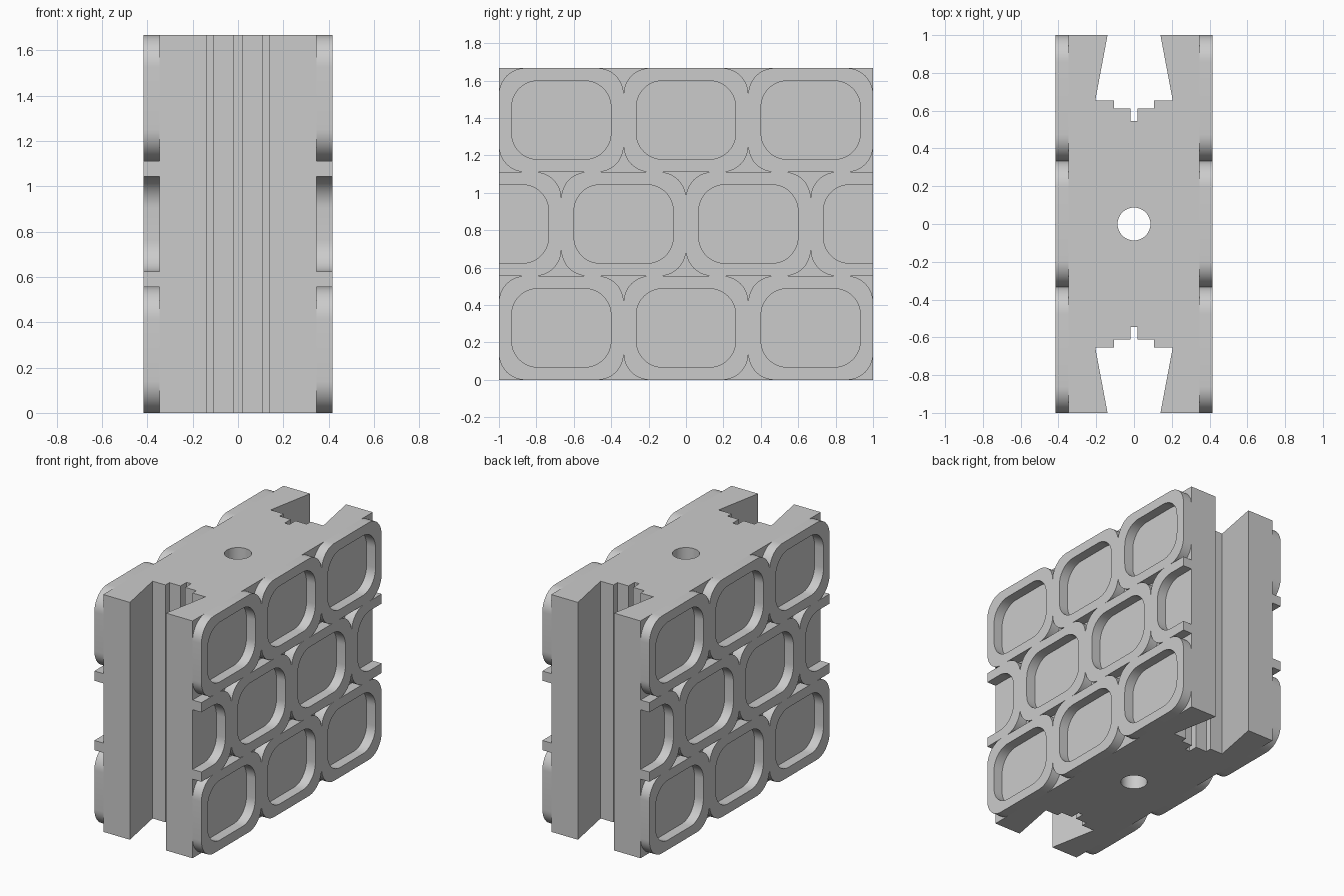
import bpy, bmesh, math
from mathutils import Vector

if "Cube" in bpy.data.objects:
    bpy.data.objects.remove(bpy.data.objects["Cube"], do_unlink=True)

HEIGHT = 1.667
CORE_X, OUTER_X = 0.347, 0.416
CELL_W, CELL_H = 2 / 3, HEIGHT / 3
WALL, RADIUS = 0.068, 0.14

grey = bpy.data.materials.new("plain grey")
grey.use_nodes = True
grey.diffuse_color = (0.6, 0.6, 0.6, 1)
grey.node_tree.nodes["Principled BSDF"].inputs["Base Color"].default_value = (0.6, 0.6, 0.6, 1)


def finish(bm, name):
    bmesh.ops.recalc_face_normals(bm, faces=bm.faces)
    mesh = bpy.data.meshes.new(name)
    bm.to_mesh(mesh)
    bm.free()
    mesh.materials.append(grey)
    obj = bpy.data.objects.new(name, mesh)
    bpy.context.collection.objects.link(obj)
    return obj


def smooth(obj):
    bpy.ops.object.select_all(action='DESELECT')
    obj.select_set(True)
    bpy.context.view_layer.objects.active = obj
    bpy.ops.object.shade_smooth_by_angle(angle=math.radians(30))


def rounded_rect(w, h, r, steps=12):
    points = []
    for k, (sx, sy) in enumerate([(1, 1), (-1, 1), (-1, -1), (1, -1)]):
        for i in range(steps + 1):
            a = math.pi / 2 * (k + i / steps)
            points.append((sx * (w / 2 - r) + r * math.cos(a),
                           sy * (h / 2 - r) + r * math.sin(a)))
    return points


def add_cell(bm, y, z):
    """One rounded frame standing on the side of the core."""
    cell = bmesh.new()
    loops = []
    for inset, x in [(0, CORE_X), (0, OUTER_X), (WALL, OUTER_X), (WALL, CORE_X)]:
        outline = rounded_rect(CELL_W - 2 * inset, CELL_H - 2 * inset, RADIUS)
        loops.append([cell.verts.new((x, y + p, z + q)) for p, q in outline])
    n = len(loops[0])
    for k in range(4):
        a, b = loops[k], loops[(k + 1) % 4]
        for i in range(n):
            j = (i + 1) % n
            cell.faces.new((a[i], a[j], b[j], b[i]))
    # Trim frames that overhang the ends
    if abs(y) > 0.9:
        side = math.copysign(1, y)
        cut = bmesh.ops.bisect_plane(
            cell, geom=cell.verts[:] + cell.edges[:] + cell.faces[:],
            plane_co=Vector((0, side, 0)), plane_no=Vector((0, side, 0)),
            clear_outer=True)
        edges = [e for e in cut["geom_cut"] if isinstance(e, bmesh.types.BMEdge)]
        bmesh.ops.holes_fill(cell, edges=edges, sides=0)
    part = bpy.data.meshes.new("cell_part")
    cell.to_mesh(part)
    cell.free()
    bm.from_mesh(part)
    bpy.data.meshes.remove(part)


# Core block: quarter outline with the stepped dovetail slot, mirrored round
quarter = [(CORE_X, 1), (0.14, 1), (0.205, 0.655), (0.105, 0.655),
           (0.105, 0.612), (0.018, 0.612), (0.018, 0.545)]
back = quarter + [(-x, y) for x, y in reversed(quarter)]
outline = back + [(-x, -y) for x, y in back]
bm = bmesh.new()
base = bm.faces.new([bm.verts.new((x, y, 0)) for x, y in outline])
grown = bmesh.ops.extrude_face_region(bm, geom=[base])
bmesh.ops.translate(bm, vec=(0, 0, HEIGHT),
                    verts=[v for v in grown["geom"] if isinstance(v, bmesh.types.BMVert)])
core = finish(bm, "core_block")

# Vertical bore through the core
bm = bmesh.new()
bmesh.ops.create_cone(bm, cap_ends=True, segments=48, radius1=0.087, radius2=0.087, depth=2.4)
bmesh.ops.translate(bm, vec=(0, 0, HEIGHT / 2), verts=bm.verts)
cutter = finish(bm, "bore_cutter")
cutter.hide_render = True
bore = core.modifiers.new("bore", 'BOOLEAN')
bore.operation = 'DIFFERENCE'
bore.solver = 'EXACT'
bore.object = cutter
bpy.ops.object.select_all(action='DESELECT')
core.select_set(True)
bpy.context.view_layer.objects.active = core
bpy.ops.object.modifier_apply(modifier=bore.name)
bpy.data.objects.remove(cutter, do_unlink=True)
smooth(core)

# Staggered rows of frames on both broad sides
for row, name in enumerate(["lower_frames", "middle_frames", "upper_frames"]):
    count = 4 if row == 1 else 3
    bm = bmesh.new()
    for i in range(count):
        add_cell(bm, (i - (count - 1) / 2) * CELL_W, (row + 0.5) * CELL_H)
    frames = finish(bm, name)
    smooth(frames)
    frames.modifiers.new("both_sides", 'MIRROR').use_axis[0] = True
